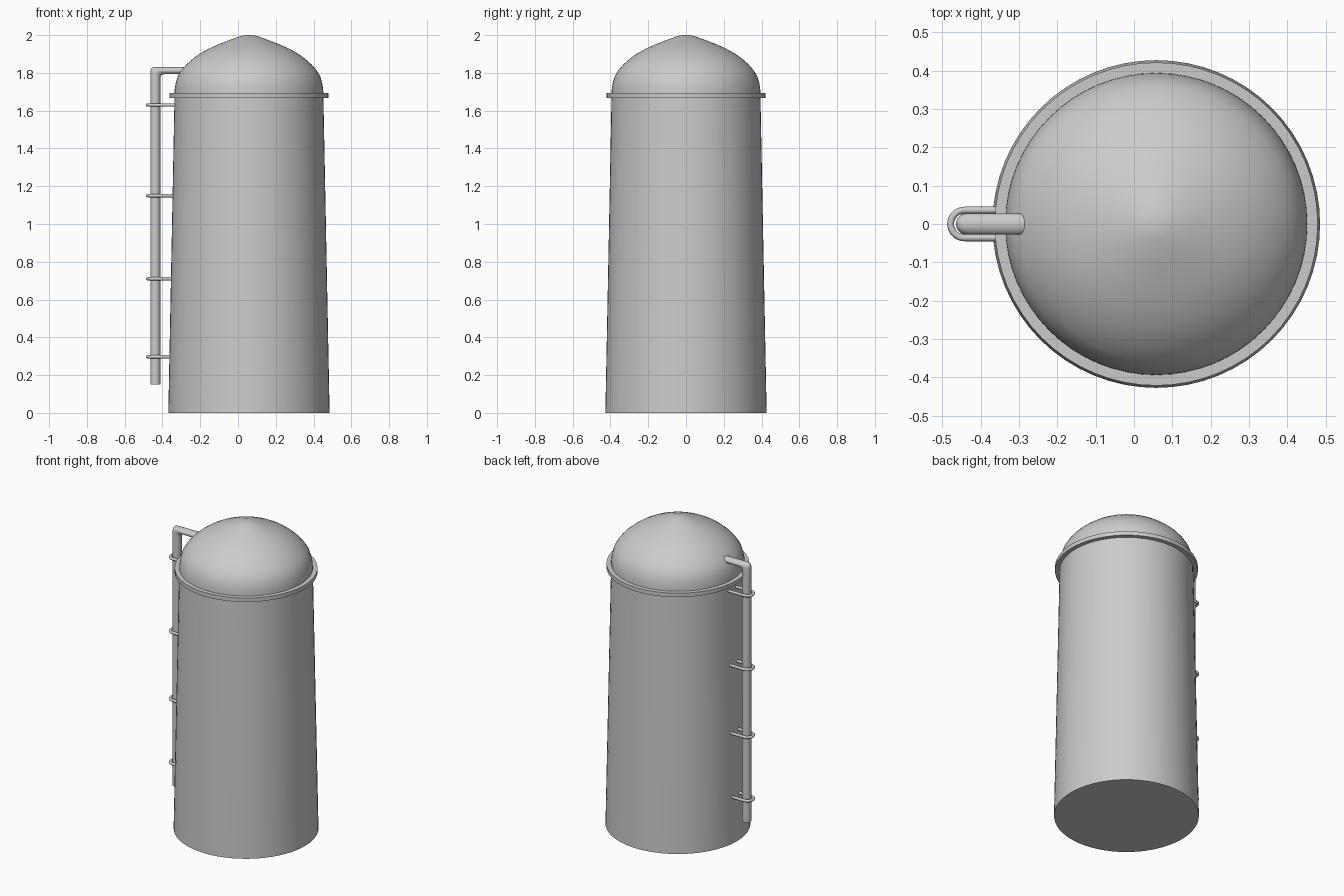
import bpy, bmesh, math

if "Cube" in bpy.data.objects:
    bpy.data.objects.remove(bpy.data.objects["Cube"])

CX = 0.058          # tank axis
SEG = 64


def finish(name, bm, angle=35):
    bmesh.ops.remove_doubles(bm, verts=bm.verts, dist=1e-5)
    bmesh.ops.recalc_face_normals(bm, faces=bm.faces)
    me = bpy.data.meshes.new(name)
    bm.to_mesh(me)
    bm.free()
    ob = bpy.data.objects.new(name, me)
    bpy.context.collection.objects.link(ob)
    bpy.ops.object.select_all(action='DESELECT')
    ob.select_set(True)
    bpy.context.view_layer.objects.active = ob
    bpy.ops.object.shade_smooth_by_angle(angle=math.radians(angle))
    return ob


def loft(name, rings, closed=False, angle=35):
    """Skin a list of equal-length point rings; cap the ends unless closed."""
    bm = bmesh.new()
    vr = [[bm.verts.new(p) for p in r] for r in rings]
    n = len(vr[0])
    pairs = list(zip(vr, vr[1:])) + ([(vr[-1], vr[0])] if closed else [])
    for a, b in pairs:
        for i in range(n):
            j = (i + 1) % n
            bm.faces.new((a[i], a[j], b[j], b[i]))
    if not closed:
        bm.faces.new(vr[0])
        bm.faces.new(vr[-1])
    return finish(name, bm, angle)


def circle(r, z):
    return [(CX + r * math.cos(2 * math.pi * i / SEG),
             r * math.sin(2 * math.pi * i / SEG), z) for i in range(SEG)]


# Tapered tank body with domed roof
body = [(0.427, 0), (0.394, 1.68), (0.393, 1.715), (0.387, 1.75), (0.376, 1.785),
        (0.357, 1.815), (0.33, 1.846), (0.297, 1.875), (0.26, 1.902),
        (0.215, 1.927), (0.16, 1.952), (0.10, 1.975), (0.042, 1.996), (0.015, 2.0)]
loft("tank_body", [circle(r, z) for r, z in body])

# Rim flange under the dome
rim = [(0.385, 1.667), (0.421, 1.667), (0.421, 1.693), (0.385, 1.693)]
loft("rim_flange", [circle(r, z) for r, z in rim], closed=True)

# Overflow pipe: each section runs from an outer to an inner (x, z) point
sections = [((-0.464, 0.15), (-0.411, 0.15)),
            ((-0.464, 1.75), (-0.411, 1.75)),
            ((-0.464, 1.808), (-0.411, 1.772)),
            ((-0.461, 1.821), (-0.408, 1.784)),
            ((-0.453, 1.829), (-0.402, 1.790)),
            ((-0.440, 1.831), (-0.390, 1.793)),
            ((-0.25, 1.831), (-0.25, 1.793))]
rings = []
for (ox, oz), (ix, iz) in sections:
    ring = []
    for k in range(20):
        a = 2 * math.pi * k / 20
        t = (1 - math.cos(a)) / 2
        ring.append((ox + (ix - ox) * t, 0.028 * math.sin(a), oz + (iz - oz) * t))
    rings.append(ring)
loft("overflow_pipe", rings, angle=50)

# U-shaped pipe brackets fixed to the wall
R, T = 0.036, 0.009
for n, z in enumerate((0.297, 0.71, 1.15, 1.63)):
    end = CX - (0.427 - 0.033 * z / 1.68) + 0.02
    path = [(end, R, 0, 1)]
    for k in range(17):
        a = math.pi / 2 + math.pi * k / 16
        path.append((-0.442 + R * math.cos(a), R * math.sin(a), math.cos(a), math.sin(a)))
    path.append((end, -R, 0, -1))
    rings = [[(x + nx * T * math.cos(b), y + ny * T * math.cos(b), z + T * math.sin(b))
              for b in (2 * math.pi * i / 12 for i in range(12))]
             for x, y, nx, ny in path]
    loft(f"pipe_bracket_{n + 1}", rings, angle=50)
